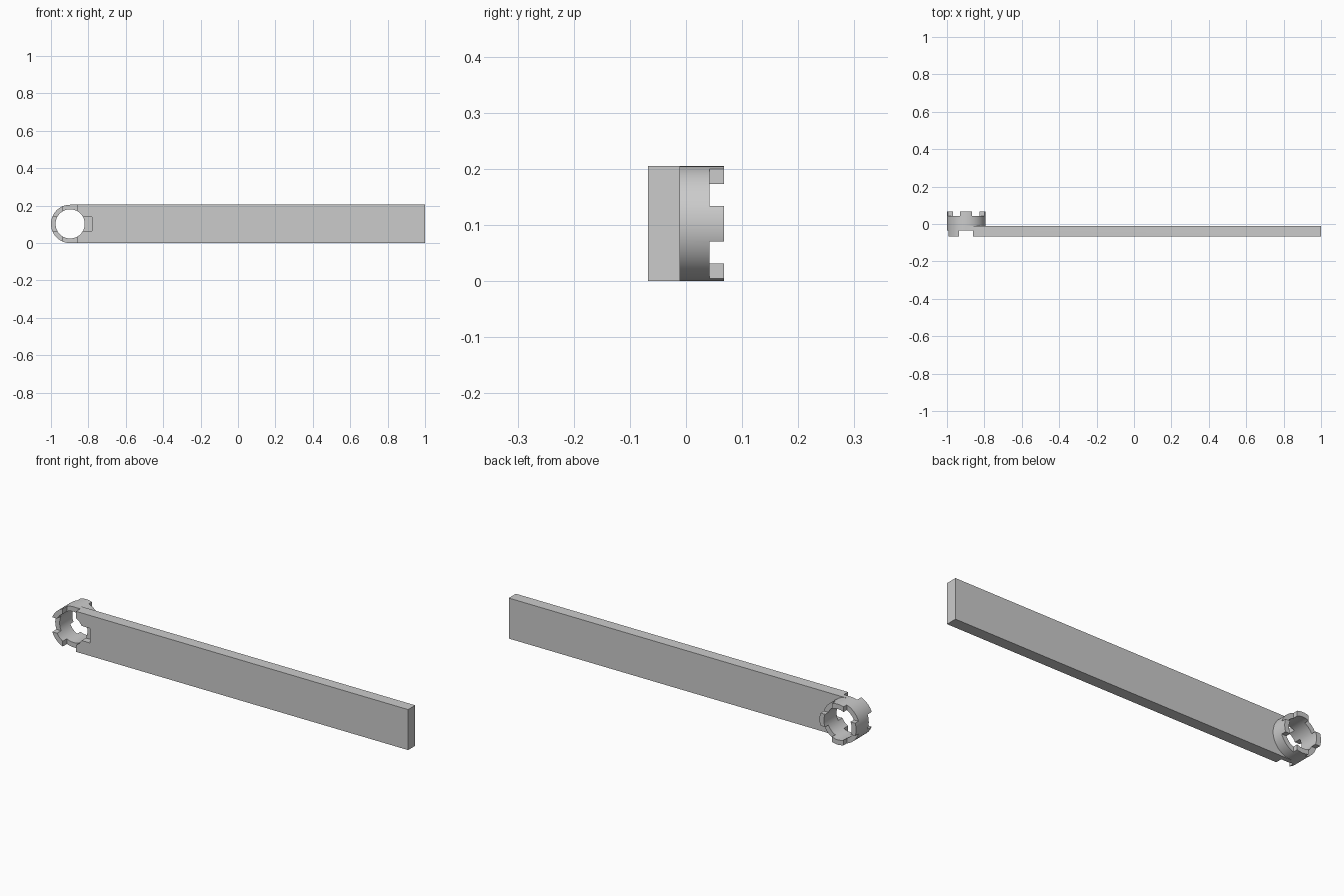
import bpy, bmesh, math

cube = bpy.data.objects.get("Cube")
if cube:
    bpy.data.objects.remove(cube)

R, BORE, CX = 0.1025, 0.078, -0.8975     # socket radii and centre (z centre equals R)
FRONT, BAR_BACK, BACK = -0.0675, -0.0105, 0.0675
SEG = 64

grey = bpy.data.materials.new("plain grey")
grey.use_nodes = True
grey.diffuse_color = (0.6, 0.6, 0.6, 1)
grey.node_tree.nodes["Principled BSDF"].inputs["Base Color"].default_value = (0.6, 0.6, 0.6, 1)


def prism(name, outline, y0, y1):
    """Extrude an x-z outline along y."""
    bm = bmesh.new()
    face = bm.faces.new([bm.verts.new((x, y0, z)) for x, z in outline])
    new = bmesh.ops.extrude_face_region(bm, geom=[face])["geom"]
    bmesh.ops.translate(bm, vec=(0, y1 - y0, 0),
                        verts=[v for v in new if isinstance(v, bmesh.types.BMVert)])
    bmesh.ops.recalc_face_normals(bm, faces=bm.faces)
    mesh = bpy.data.meshes.new(name)
    bm.to_mesh(mesh)
    bm.free()
    mesh.materials.append(grey)
    obj = bpy.data.objects.new(name, mesh)
    bpy.context.collection.objects.link(obj)
    return obj


def arc(radius, start=0, count=SEG):
    steps = [math.tau * (start + i) / SEG for i in range(count)]
    return [(CX + radius * math.cos(a), R + radius * math.sin(a)) for a in steps]


def rect(x0, x1, z0, z1):
    return [(CX + x0, R + z0), (CX + x1, R + z0), (CX + x1, R + z1), (CX + x0, R + z1)]


def combine(target, other, operation):
    mod = target.modifiers.new(operation.lower(), "BOOLEAN")
    mod.operation, mod.solver, mod.object = operation, "EXACT", other
    bpy.context.view_layer.objects.active = target
    bpy.ops.object.modifier_apply(modifier=mod.name)
    bpy.data.objects.remove(other)


# Long flat bar with a rounded end, and the socket standing behind it
wrench = prism("bar_with_socket", arc(R, SEG // 4, SEG // 2 + 1) + [(1, 0), (1, 2 * R)],
               FRONT, BAR_BACK)
combine(wrench, prism("socket", arc(R), BAR_BACK, BACK), "UNION")

# Bore through the socket
combine(wrench, prism("bore", arc(BORE), -0.2, 0.2), "DIFFERENCE")

# Cross-shaped slots in the front
SLOT, REACH = 0.037, 0.117
for outline in (rect(-REACH, REACH, -SLOT, SLOT), rect(-SLOT, SLOT, -REACH, REACH)):
    combine(wrench, prism("front_slot", outline, -0.2, -0.034), "DIFFERENCE")

# Diagonal gaps that leave four teeth on the back
TOOTH = 0.032
for sx in (-1, 1):
    for sz in (-1, 1):
        xs, zs = sorted((sx * TOOTH, sx * 0.2)), sorted((sz * TOOTH, sz * 0.2))
        combine(wrench, prism("back_gap", rect(*xs, *zs), 0.0415, 0.2), "DIFFERENCE")

# Smooth curved walls, crisp edges
bpy.ops.object.select_all(action="DESELECT")
wrench.select_set(True)
bpy.context.view_layer.objects.active = wrench
bpy.ops.object.shade_smooth_by_angle(angle=math.radians(30))
